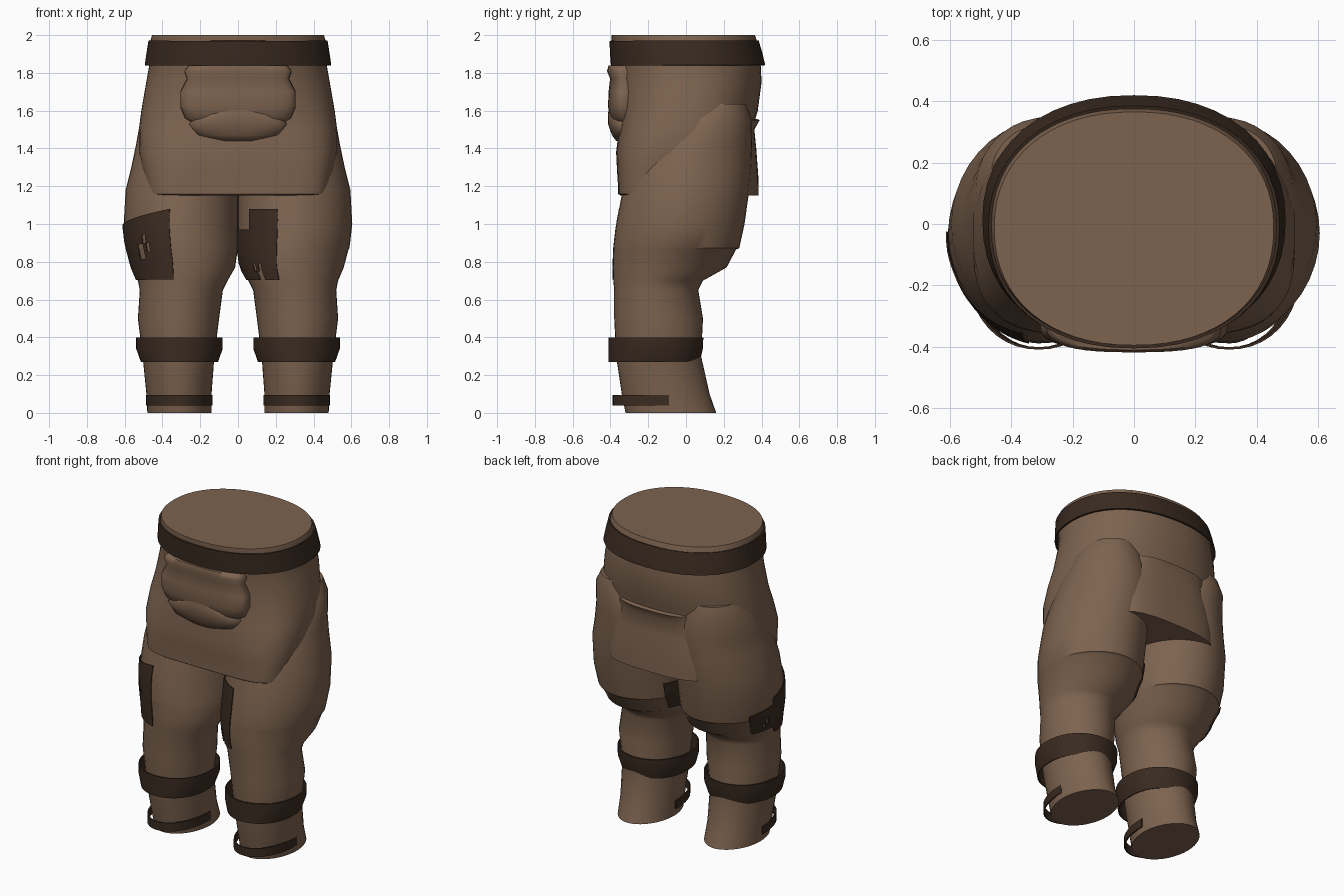
import bpy, math

if "Cube" in bpy.data.objects:
    bpy.data.objects.remove(bpy.data.objects["Cube"])

def material(name, rgb):
    m = bpy.data.materials.new(name)
    m.diffuse_color = (*rgb, 1)
    m.use_nodes = True
    m.node_tree.nodes["Principled BSDF"].inputs["Base Color"].default_value = m.diffuse_color
    return m

BROWN = material("brown cloth", (0.205, 0.125, 0.078))
DARK = material("dark leather", (0.041, 0.0235, 0.0145))

# section rows: z, x min, x max, y min, y max, optional roundness of the front half
LEG = [(0, .14, .48, -.32, .16), (.1, .14, .485, -.34, .125), (.3, .125, .505, -.37, .08),
       (.5, .10, .53, -.38, .09), (.65, .08, .52, -.38, .065), (.7, .055, .53, -.385, .09),
       (.77, .015, .56, -.388, .215), (.865, .002, .585, -.385, .265), (.872, 0, .59, -.385, .282),
       (1.0, 0, .605, -.37, .31), (1.18, 0, .595, -.335, .335), (1.3, 0, .565, -.31, .345),
       (1.42, 0, .54, -.25, .35), (1.56, .08, .515, -.11, .345), (1.635, .15, .465, .0, .32)]
TORSO = [(1.15, -.475, .475, -.345, .355, 5), (1.16, -.485, .485, -.36, .36, 5),
         (1.2, -.49, .49, -.36, .36, 5), (1.28, -.507, .507, -.365, .355, 4.2),
         (1.38, -.525, .525, -.37, .345, 3.5), (1.5, -.525, .525, -.355, .35, 2.9),
         (1.6, -.512, .512, -.355, .38, 2.5), (1.75, -.486, .486, -.36, .40, 2.3),
         (1.85, -.468, .468, -.375, .395, 2.2), (1.97, -.464, .464, -.395, .375, 2.2),
         (2.0, -.455, .455, -.395, .365, 2.2)]
LEG_P, TORSO_P = 1.95, 2.2

def section(rows, z):
    for a, b in zip(rows, rows[1:]):
        if z <= b[0]:
            t = (z - a[0]) / (b[0] - a[0])
            return [a[i] + (b[i] - a[i]) * t for i in range(5)]
    return list(rows[-1])

def point(row, ang, p, off=0):
    z, x0, x1, y0, y1 = row[:5]
    c, s = math.cos(ang), math.sin(ang)
    if s < 0 and len(row) > 5:
        p = row[5]
    return ((x0 + x1) / 2 + ((x1 - x0) / 2 + off) * math.copysign(abs(c) ** (2 / p), c),
            (y0 + y1) / 2 + ((y1 - y0) / 2 + off) * math.copysign(abs(s) ** (2 / p), s), z)

def make(name, verts, faces, mat, thick=0, angle=40):
    me = bpy.data.meshes.new(name)
    me.from_pydata(verts, [], faces)
    me.materials.append(mat)
    ob = bpy.data.objects.new(name, me)
    bpy.context.collection.objects.link(ob)
    bpy.ops.object.select_all(action='DESELECT')
    ob.select_set(True)
    bpy.context.view_layer.objects.active = ob
    if thick:
        mod = ob.modifiers.new("thickness", 'SOLIDIFY')
        mod.thickness = thick
        mod.offset = 0
        bpy.ops.object.modifier_apply(modifier=mod.name)
    bpy.ops.object.shade_smooth_by_angle(angle=math.radians(angle))
    return ob

def loft(name, rows, mat, p, n=40, flip=1, angle=40):
    verts = []
    for r in rows:
        for i in range(n):
            x, y, z = point(r, 2 * math.pi * i / n, p)
            verts.append((x * flip, y, z))
    faces = [(k * n + i, k * n + (i + 1) % n, (k + 1) * n + (i + 1) % n, (k + 1) * n + i)
             for k in range(len(rows) - 1) for i in range(n)]
    faces += [tuple(reversed(range(n))), tuple(range((len(rows) - 1) * n, len(rows) * n))]
    if flip < 0:
        faces = [tuple(reversed(f)) for f in faces]
    return make(name, verts, faces, mat, angle=angle)

def wrap(name, rows, zs, a0, a1, offs, p, n=40, flip=1, thick=.008, drop=0, keep=None):
    """Dark sheet that follows a lofted form between two angles; drop slopes its top edge."""
    ring = a1 - a0 == 360
    w = n if ring else n + 1
    verts = []
    for k, o in enumerate(offs):
        for i in range(w):
            row = section(rows, zs[k] - drop * i / n * k / (len(zs) - 1))
            x, y, z = point(row, math.radians(a0 + (a1 - a0) * i / n), p, o)
            verts.append((x * flip, y, z))
    faces = [(k * w + i, k * w + (i + 1) % w, (k + 1) * w + (i + 1) % w, (k + 1) * w + i)
             for k in range(len(zs) - 1) for i in range(n) if keep is None or keep(i, k)]
    if flip < 0:
        faces = [tuple(reversed(f)) for f in faces]
    return make(name, verts, faces, DARK, thick)

# hips with broad hanging front edge, and belt
loft("hips", TORSO, BROWN, TORSO_P, n=64)
wrap("belt", TORSO, [1.84, 1.9, 1.97], 0, 360, [.019, .014, .005], TORSO_P, n=48, thick=.01)

# front pouch in two stacked bulges
loft("pouch_upper", [(1.52, -.22, .22, -.37, -.25), (1.56, -.28, .28, -.40, -.25),
                     (1.62, -.305, .305, -.413, -.25), (1.70, -.305, .305, -.41, -.25),
                     (1.77, -.27, .27, -.402, -.25), (1.81, -.285, .285, -.418, -.25),
                     (1.84, -.26, .26, -.41, -.25)], BROWN, 2.7, angle=70)
loft("pouch_lower", [(1.44, -.12, .12, -.37, -.25), (1.47, -.22, .22, -.392, -.25),
                     (1.53, -.26, .26, -.413, -.25), (1.58, -.22, .22, -.414, -.25),
                     (1.63, -.1, .1, -.405, -.25)], BROWN, 2.4, angle=70)

# back flap with raised upper lip
loft("back_flap", [(1.15, -.35, .35, .1, .385), (1.25, -.35, .35, .1, .383), (1.4, -.33, .33, .1, .372),
                   (1.5, -.30, .30, .1, .362), (1.55, -.27, .27, .1, .39), (1.556, -.26, .26, .1, .375)],
     BROWN, 2.8)

for side, flip in (("right", 1), ("left", -1)):
    # trouser leg, shin band and open ankle strap
    loft(side + "_leg", LEG, BROWN, LEG_P, flip=flip)
    wrap(side + "_shin_band", [(.27, .11, .51, -.405, .07), (.34, .085, .535, -.405, .085),
                               (.4, .085, .535, -.405, .088)],
         [.27, .34, .4], 0, 360, [0, 0, 0], 2.1, flip=flip)
    wrap(side + "_ankle_strap", [(.04, .138, .482, -.385, .205), (.095, .138, .482, -.385, .205)],
         [.04, .095], 180, 360, [0, 0], 2.1, n=24, flip=flip)

# thigh patches, both on the same side of their leg, with ragged cut-outs
heights = [.705, .75, .79, .83, .87, .92, .97, 1.02, 1.08]
outer_holes = {(8, 3), (8, 4), (9, 4), (9, 3), (7, 5), (6, 4), (22, 4), (23, 3)}
wrap("outer_thigh_patch", LEG, heights, 282, 393, [.006] * 9, LEG_P, n=28, flip=-1, thick=.005, drop=.13,
     keep=lambda i, k: (i, k) not in outer_holes and (i < 20 or 1 < k < 7))
inner_holes = {(21, 0), (22, 0), (22, 1), (20, 1)}
wrap("inner_thigh_patch", LEG, heights, 145, 252, [.006] * 9, LEG_P, n=28, thick=.005,
     keep=lambda i, k: (i, k) not in inner_holes and not (k >= 6 and i < 19) and (i > 8 or k > 1))
